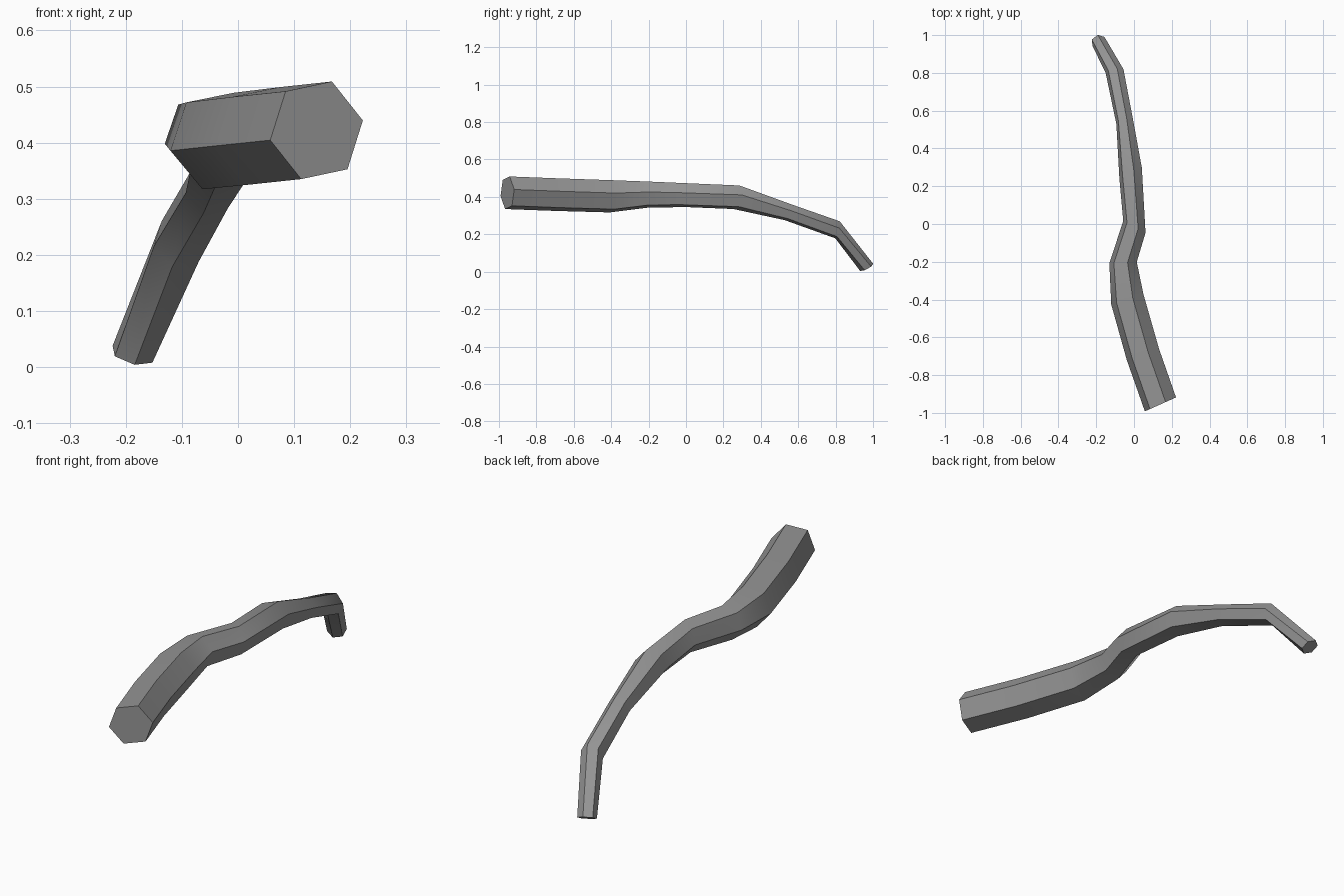
import bpy, bmesh
from math import radians, cos, sin, tau
from mathutils import Vector, Matrix

cube = bpy.data.objects.get("Cube")
if cube:
    bpy.data.objects.remove(cube)

SIDES, ROLL = 6, radians(11)

# Branch stations, thick end first: centre, radius, yaw, downward pitch
STATIONS = [
    ((0.14, -0.955, 0.422), 0.092, 24, 0),
    ((0.047, -0.69, 0.412), 0.092, 19, 0),
    ((-0.035, -0.40, 0.403), 0.091, 17, 0),
    ((-0.058, -0.205, 0.412), 0.074, 3, 0),
    ((0.002, -0.015, 0.410), 0.068, -28, 1),
    ((-0.018, 0.27, 0.398), 0.067, 24, 7),
    ((-0.05, 0.545, 0.318), 0.047, 17, 17),
    ((-0.103, 0.810, 0.224), 0.049, 9, 12),
    ((-0.188, 0.966, 0.023), 0.040, 28, 60),
]

grey = bpy.data.materials.new("bark grey")
grey.use_nodes = True
grey.diffuse_color = (0.3, 0.3, 0.3, 1)
grey.node_tree.nodes["Principled BSDF"].inputs["Base Color"].default_value = (0.3, 0.3, 0.3, 1)

# Sweep a six-sided section through the stations
bm = bmesh.new()
rings = []
for centre, radius, yaw, pitch in STATIONS:
    turn = Matrix.Rotation(radians(yaw), 3, 'Z') @ Matrix.Rotation(radians(-pitch), 3, 'X')
    angles = [ROLL + tau * i / SIDES for i in range(SIDES)]
    rings.append([bm.verts.new(Vector(centre) + turn @ Vector((radius * cos(a), 0, radius * sin(a))))
                  for a in angles])
for near, far in zip(rings, rings[1:]):
    for i in range(SIDES):
        j = (i + 1) % SIDES
        bm.faces.new((near[i], near[j], far[j], far[i]))

# Flat cut ends
bm.faces.new(rings[0])
bm.faces.new(rings[-1])
bmesh.ops.recalc_face_normals(bm, faces=bm.faces)

mesh = bpy.data.meshes.new("branch")
bm.to_mesh(mesh)
bm.free()
mesh.materials.append(grey)
branch = bpy.data.objects.new("branch", mesh)
bpy.context.collection.objects.link(branch)
bpy.context.view_layer.objects.active = branch
branch.select_set(True)
bpy.ops.object.shade_smooth_by_angle(angle=radians(40))
